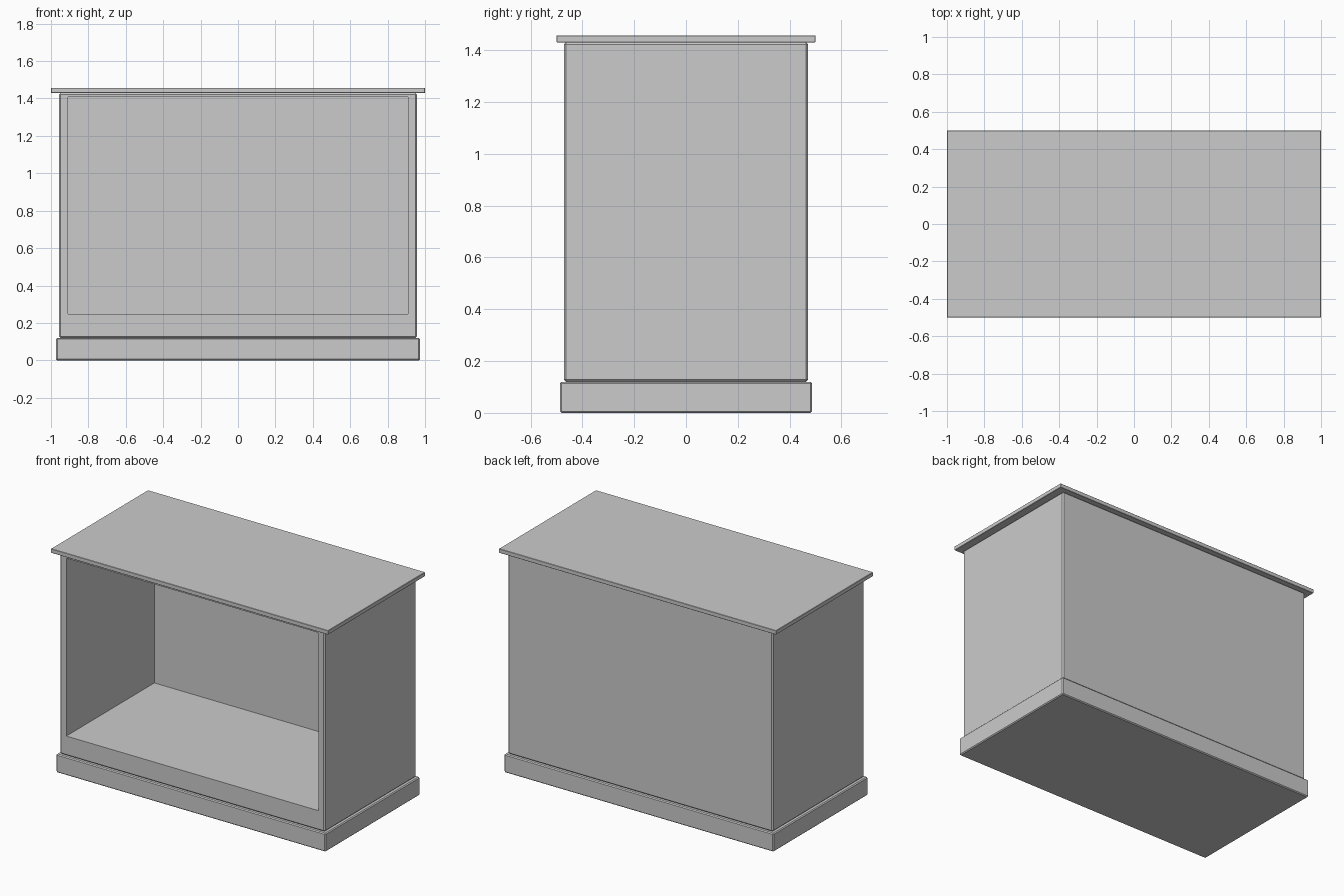
import bpy
import bmesh
from mathutils import Matrix, Vector

if "Cube" in bpy.data.objects:
    bpy.data.objects.remove(bpy.data.objects["Cube"])


def box(name, lo, hi, bevel=0.0):
    """Axis-aligned box from corner lo to corner hi with chamfered edges."""
    lo, hi = Vector(lo), Vector(hi)
    bm = bmesh.new()
    bmesh.ops.create_cube(bm, size=1.0)
    bmesh.ops.transform(bm, verts=bm.verts, matrix=Matrix.LocRotScale(
        (lo + hi) / 2, None, hi - lo))
    if bevel:
        bmesh.ops.bevel(bm, geom=bm.edges[:], offset=bevel, segments=1,
                        affect='EDGES')
    mesh = bpy.data.meshes.new(name)
    bm.to_mesh(mesh)
    bm.free()
    obj = bpy.data.objects.new(name, mesh)
    bpy.context.collection.objects.link(obj)
    return obj


# Plinth and overhanging top board
box("plinth", (-0.972, -0.486, 0), (0.972, 0.486, 0.12), 0.006)
box("top_board", (-1, -0.5, 1.43), (1, 0.5, 1.457), 0.002)

# Carcass: chamfered box
carcass = box("carcass", (-0.956, -0.471, 0.12), (0.956, 0.471, 1.43), 0.008)

# Open compartment cut from the front, leaving walls, floor and back panel
cutter = box("compartment_cutter", (-0.909, -0.6, 0.248), (0.909, 0.436, 1.408))
cutter.hide_render = True
cut = carcass.modifiers.new("compartment", 'BOOLEAN')
cut.operation = 'DIFFERENCE'
cut.solver = 'EXACT'
cut.object = cutter

# Bake the cut and drop the helper
bpy.context.view_layer.objects.active = carcass
bpy.ops.object.modifier_apply(modifier=cut.name)
bpy.data.objects.remove(cutter)
